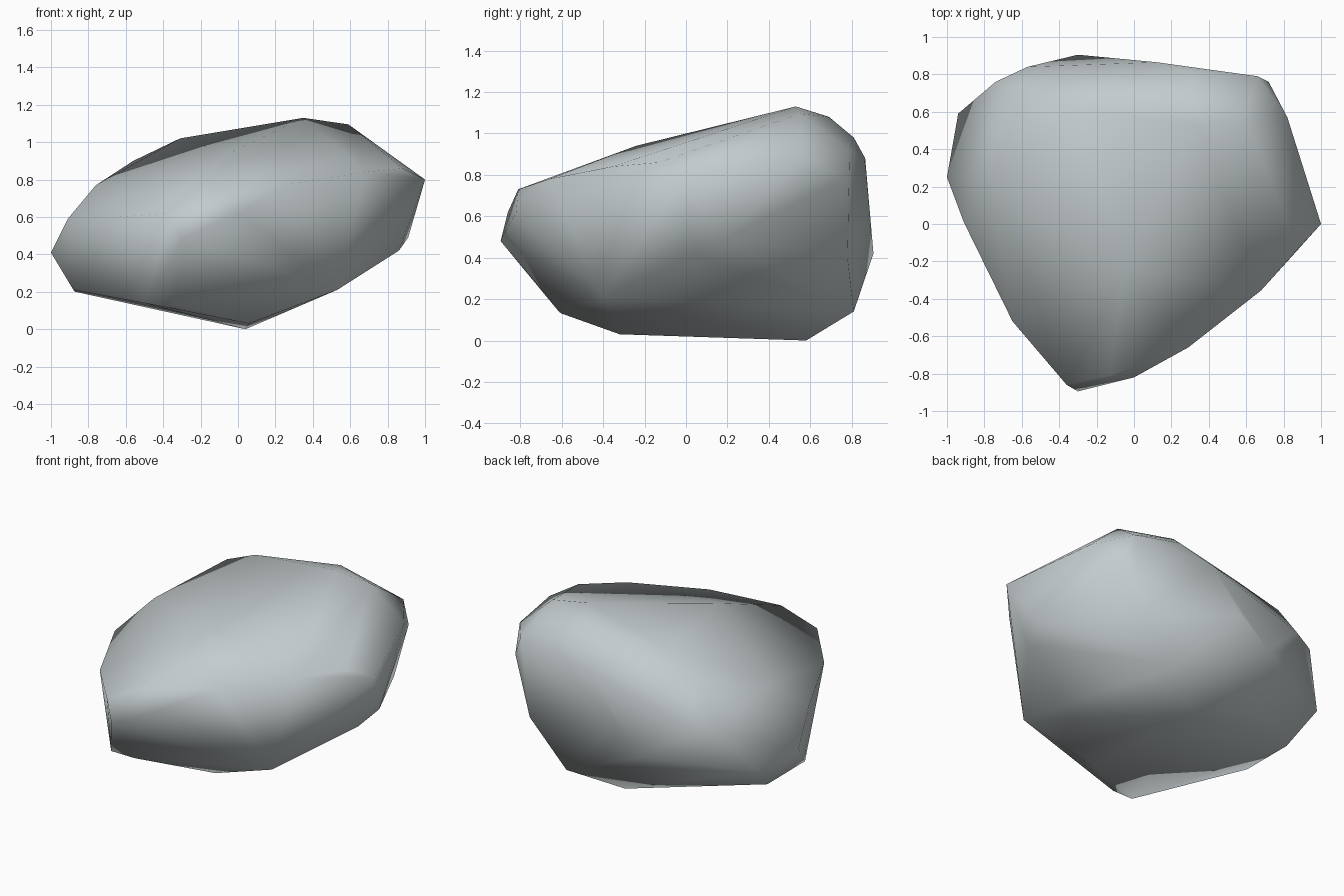
import bpy, bmesh

# Corner points of the boulder, grouped by region
under = [(0.04, 0.58, 0.0), (0.06, -0.32, 0.03), (-0.34, -0.60, 0.13),
         (-0.50, -0.615, 0.14), (-0.88, 0.01, 0.21), (-0.87, 0.39, 0.20),
         (0.53, -0.40, 0.21), (0.31, 0.81, 0.14)]
front = [(-0.30, -0.895, 0.48), (-0.36, -0.86, 0.62), (-0.13, -0.81, 0.73),
         (0.0, -0.82, 0.62), (0.29, -0.66, 0.78), (-0.65, -0.52, 0.60)]
right = [(0.68, -0.355, 0.84), (0.88, -0.13, 0.86), (1.0, 0.0, 0.80),
         (0.91, 0.18, 0.49), (0.86, 0.03, 0.42), (0.82, 0.57, 0.89),
         (0.72, 0.76, 0.78), (0.66, 0.79, 0.92), (0.60, 0.78, 0.40)]
back = [(0.12, 0.865, 0.88), (-0.10, 0.885, 0.60), (-0.30, 0.905, 0.42),
        (-0.57, 0.84, 0.68), (-0.74, 0.76, 0.66)]
left = [(-0.94, 0.59, 0.38), (-1.0, 0.25, 0.41),
        (-0.91, 0.01, 0.59), (-0.76, 0.21, 0.77)]
top = [(-0.56, 0.68, 0.90), (-0.31, 0.62, 1.02), (-0.05, -0.24, 0.94),
       (0.35, 0.53, 1.13), (0.59, 0.55, 1.095), (0.27, 0.69, 1.08),
       (0.32, 0.81, 0.98)]

# Wrap the corners in a convex skin
bm = bmesh.new()
for p in under + front + right + back + left + top:
    bm.verts.new(p)
bmesh.ops.convex_hull(bm, input=bm.verts[:])
loose = [v for v in bm.verts if not v.link_faces]
bmesh.ops.delete(bm, geom=loose, context='VERTS')
bmesh.ops.recalc_face_normals(bm, faces=bm.faces[:])
for f in bm.faces:
    f.smooth = True

mesh = bpy.data.meshes.new("boulder")
bm.to_mesh(mesh)
bm.free()

# Single stone colour
stone = bpy.data.materials.new("grey stone")
stone.diffuse_color = (0.55, 0.60, 0.61, 1)
mesh.materials.append(stone)

boulder = bpy.data.objects.new("boulder", mesh)
bpy.context.collection.objects.link(boulder)
